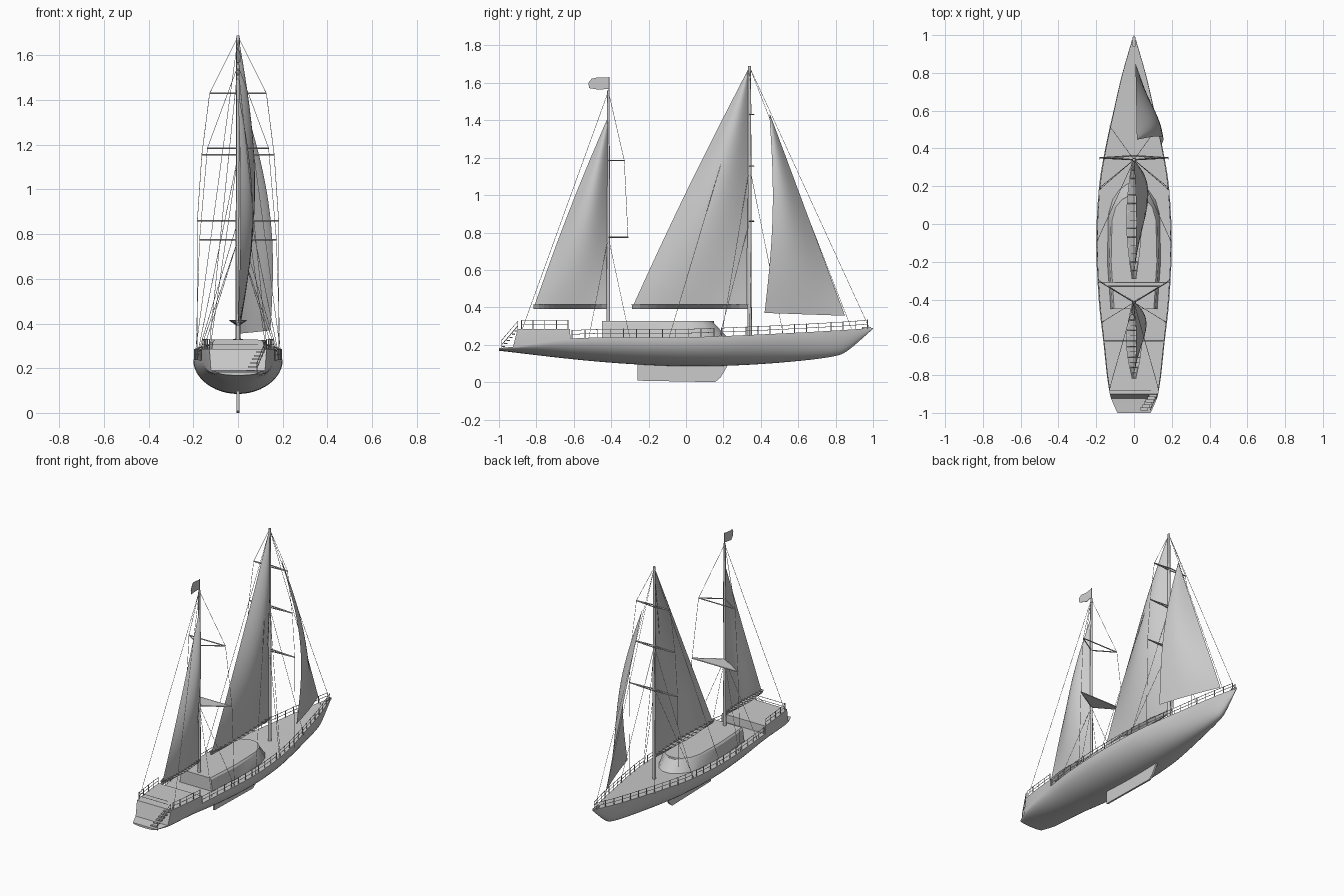
import bpy, bmesh
from math import sin, cos, pi
from mathutils import Vector as V

if "Cube" in bpy.data.objects:
    bpy.data.objects.remove(bpy.data.objects["Cube"])


def mesh_obj(name, verts, faces, smooth=None):
    me = bpy.data.meshes.new(name)
    me.from_pydata([tuple(v) for v in verts], [], faces)
    bm = bmesh.new()
    bm.from_mesh(me)
    bmesh.ops.recalc_face_normals(bm, faces=bm.faces)
    bm.to_mesh(me)
    bm.free()
    ob = bpy.data.objects.new(name, me)
    bpy.context.collection.objects.link(ob)
    if smooth:
        bpy.ops.object.select_all(action='DESELECT')
        ob.select_set(True)
        bpy.context.view_layer.objects.active = ob
        bpy.ops.object.shade_smooth_by_angle(angle=smooth)
    return ob


def loft(name, rings, smooth=None):
    n = len(rings[0])
    faces = [(i*n+j, i*n+(j+1) % n, (i+1)*n+(j+1) % n, (i+1)*n+j)
             for i in range(len(rings)-1) for j in range(n)]
    faces += [tuple(range(n)), tuple(range((len(rings)-1)*n, len(rings)*n))]
    return mesh_obj(name, [p for r in rings for p in r], faces, smooth)


def rods(name, paths, radius):
    cu = bpy.data.curves.new(name, 'CURVE')
    cu.dimensions = '3D'
    cu.bevel_depth = radius
    cu.bevel_resolution = 1
    cu.use_fill_caps = True
    for p in paths:
        s = cu.splines.new('POLY')
        s.points.add(len(p)-1)
        for q, co in zip(s.points, p):
            q.co = (*co, 1)
    ob = bpy.data.objects.new(name, cu)
    bpy.context.collection.objects.link(ob)
    bpy.ops.object.select_all(action='DESELECT')
    ob.select_set(True)
    bpy.context.view_layer.objects.active = ob
    bpy.ops.object.convert(target='MESH')
    return ob


def both(paths):
    return paths + [[(-x, y, z) for x, y, z in p] for p in paths]


def box(name, c, s):
    bpy.ops.mesh.primitive_cube_add(size=1, location=c)
    ob = bpy.context.object
    ob.name = name
    ob.scale = s
    return ob


def curve_fn(pts):
    # smooth interpolation through (y, value) points
    def slope(i):
        a, b = pts[max(i-1, 0)], pts[min(i+1, len(pts)-1)]
        return (b[1]-a[1])/(b[0]-a[0])

    def f(y):
        i = max(0, min(len(pts)-2, sum(p[0] <= y for p in pts)-1))
        (a, va), (b, vb) = pts[i], pts[i+1]
        h = b-a
        t = (y-a)/h
        return ((2*t**3-3*t*t+1)*va + (t**3-2*t*t+t)*h*slope(i)
                + (3*t*t-2*t**3)*vb + (t**3-t*t)*h*slope(i+1))
    return f


beam = curve_fn([(-1, .088), (-.9, .128), (-.6, .165), (-.4, .187), (-.1, .2), (.2, .185),
                 (.4, .152), (.6, .108), (.8, .061), (1, .001)])
sheer = curve_fn([(-1, .18), (-.925, .187), (-.6, .232), (0, .238), (.4, .253), (.8, .274), (1, .288)])
belly = curve_fn([(-1, .168), (-.6, .122), (-.3, .097), (0, .085), (.3, .091), (.6, .113),
                  (.8, .14), (.86, .165), (1, .285)])


def deck(y):
    return .285 if -.9 <= y <= -.62 else sheer(y)+.002


# hull with raised aft deck and stern platform
ys = sorted({-1, -.96, -.925, -.9, -.62, -.618, .82, .84, .86, .88, 1} | {round(-.86+.04*i, 3) for i in range(46)})
rings = []
for y in ys:
    b, s, k = beam(y), sheer(y), belly(y)
    ring = [(b*sin(a), y, s-(s-k)*cos(a)) for a in [(-.5+j/24)*pi for j in range(25)]]
    rings.append([(-b, y, deck(y))] + ring + [(b, y, deck(y))])
loft("hull", rings, .6)

# fin keel
side = [(-.26, .11), (-.26, .008), (.155, 0), (.185, .025), (.235, .11)]
loft("keel", [[(x, y, z) for y, z in side] for x in (-.006, .006)])

# deckhouse with curved front
base = [(-.45, .125), (-.2, .143), (.06, .138), (.14, .115), (.2, .075), (.235, .03)]
roof = [(-.45, .113), (-.2, .13), (.02, .125), (.09, .104), (.13, .068), (.15, .027)]


def outline(half, z, g=1.0):
    return [(x*g, y, z) for y, x in half] + [(-x*g, y, z) for y, x in reversed(half)]


house = loft("deckhouse", [outline(base, .225), outline(roof, .315), outline(roof, .326, .93)], .5)

# stern steps and their handrail
for i in range(6):
    box("stern_step", (.055+.009*i, -.978+.014*i, .19+.0165*i), (.04, .018, .006))
rods("step_rail", [[(.085, -.985, .17), (.085, -.985, .225), (.125, -.9, .325), (.125, -.9, .28)],
                   [(.085, -.985, .2), (.125, -.9, .3)]], .002)

# guard rails along the deck edge
paths, posts = [], []
for y0, y1, n in ((-.88, -.63, 4), (-.61, .15, 11), (.19, .97, 12)):
    line = [y0+(y1-y0)*i/n for i in range(n+1)]
    for h in (.022, .043):
        paths.append([(beam(y)*.97, y, deck(y)+h) for y in line])
    posts += [[(beam(y)*.97, y, deck(y)-.005), (beam(y)*.97, y, deck(y)+.046)] for y in line]
rods("guard_rails", both(paths), .0016)
rods("guard_posts", both(posts), .0026)
rods("aft_rail", [[(-.128, -.88, .285+h), (.09, -.88, .285+h)] for h in (.022, .043)], .0016)

# masts
for name, y, z0, z1, r in (("main_mast", .34, .24, 1.69, .012), ("mizzen_mast", -.415, .3, 1.56, .01)):
    bpy.ops.mesh.primitive_cone_add(vertices=16, radius1=r, radius2=r*.65, depth=z1-z0,
                                    location=(0, y, (z0+z1)/2))
    bpy.context.object.name = name
    bpy.ops.object.shade_smooth_by_angle(angle=.6)


# sails as bellied triangles
def sail(name, tack, clew, head, depth, bow):
    tack, clew, head, bow = V(tack), V(clew), V(head), V(bow)
    n, m = 12, 24
    verts = []
    for j in range(m+1):
        v = j/m
        for i in range(n+1):
            u = i/n
            p = tack.lerp(head, v).lerp(clew.lerp(head+V((0, -.004, 0)), v) + bow*sin(pi*v), u)
            p.x += depth*sin(pi*u)*sin(pi*min(1, v*.92+.06))
            verts.append(p)
    w = n+1
    mesh_obj(name, verts, [(j*w+i, j*w+i+1, (j+1)*w+i+1, (j+1)*w+i)
                           for j in range(m) for i in range(n)], 1.2)


sail("main_sail", (0, .325, .405), (0, -.285, .405), (0, .335, 1.67), .07, (.012, -.012, 0))
sail("mizzen_sail", (0, -.425, .405), (0, -.81, .41), (0, -.412, 1.42), .06, (.012, -.012, 0))
sail("jib_sail", (.008, .85, .355), (.145, .42, .37), (.015, .45, 1.43), .035, (.062, .03, 0))


# canoe-shaped booms with cross slats
def boom(name, y0, y1):
    n = 14
    rr, slats = [], []
    for i in range(n+1):
        t = i/n
        y, w = y0+(y1-y0)*t, .012+.029*sin(pi*t)
        rr.append([(-w, y, .414), (-w*.2, y, .392), (w*.2, y, .392), (w, y, .414),
                   (w-.005, y, .414), (0, y, .4), (.005-w, y, .414)])
        slats.append([(-w, y, .415), (w, y, .415)])
    loft(name, rr)
    rods(name+"_slats", slats, .002)


boom("main_boom", .33, -.29)
boom("mizzen_boom", -.425, -.815)

# spreaders
main_sp = [(.86, .182), (1.155, .162), (1.43, .127)]
rods("main_spreaders", [[(-w, .35, z), (0, .34, z), (w, .35, z)] for z, w in main_sp]
     + [[(-w, .35, z), (0, .362, z), (w, .35, z)] for z, w in main_sp], .0035)
miz_sp = [(.775, .172, .31), (1.185, .137, .33)]
rods("mizzen_spreaders", [[(-w, -y, z), (0, -.415, z), (w, -y, z)] for z, w, y in miz_sp]
     + [[(-w, -y, z), (w, -y, z)] for z, w, y in miz_sp], .0035)
loft("mizzen_spreader_plate", [[(-.165, -.312, z), (0, -.41, z), (.165, -.312, z)] for z in (.773, .777)])

# standing rigging
top, mtop = (0, .34, 1.685), (0, -.415, 1.555)
rods("shrouds", both([
    [(.183, .34, .25), (.182, .35, .86), (.162, .35, 1.155), (.127, .35, 1.43), top],
    [(.13, .52, .255), (0, .34, 1.15)],
    [(.185, .18, .245), (0, .34, .86)],
    [(.185, .19, .245), (0, .34, 1.15)],
    [(.195, -.09, .24), (0, .34, 1.68)],
    [(.19, -.31, .235), (.172, -.31, .775), (.137, -.33, 1.185), mtop],
    [(.17, -.52, .235), (0, -.415, .775)],
    [(.185, -.3, .235), (0, -.415, .775)],
    [(.13, -.875, .285), mtop]]), .0012)
rods("forestays", [[top, (0, .98, .29)], [top, (0, .885, .285)]], .0012)

# flag and its staff
rods("flag_staff", [[(0, -.412, 1.54), (0, -.412, 1.632)]], .003)
prof = [(-.412, 1.63), (-.47, 1.63), (-.505, 1.622), (-.522, 1.6), (-.518, 1.572), (-.47, 1.564), (-.412, 1.568)]
loft("flag", [[(x+.012*sin((y+.412)*40), y, z) for y, z in prof] for x in (-.001, .001)])

# bow fitting
box("bow_fitting", (0, .965, .29), (.014, .05, .012))
